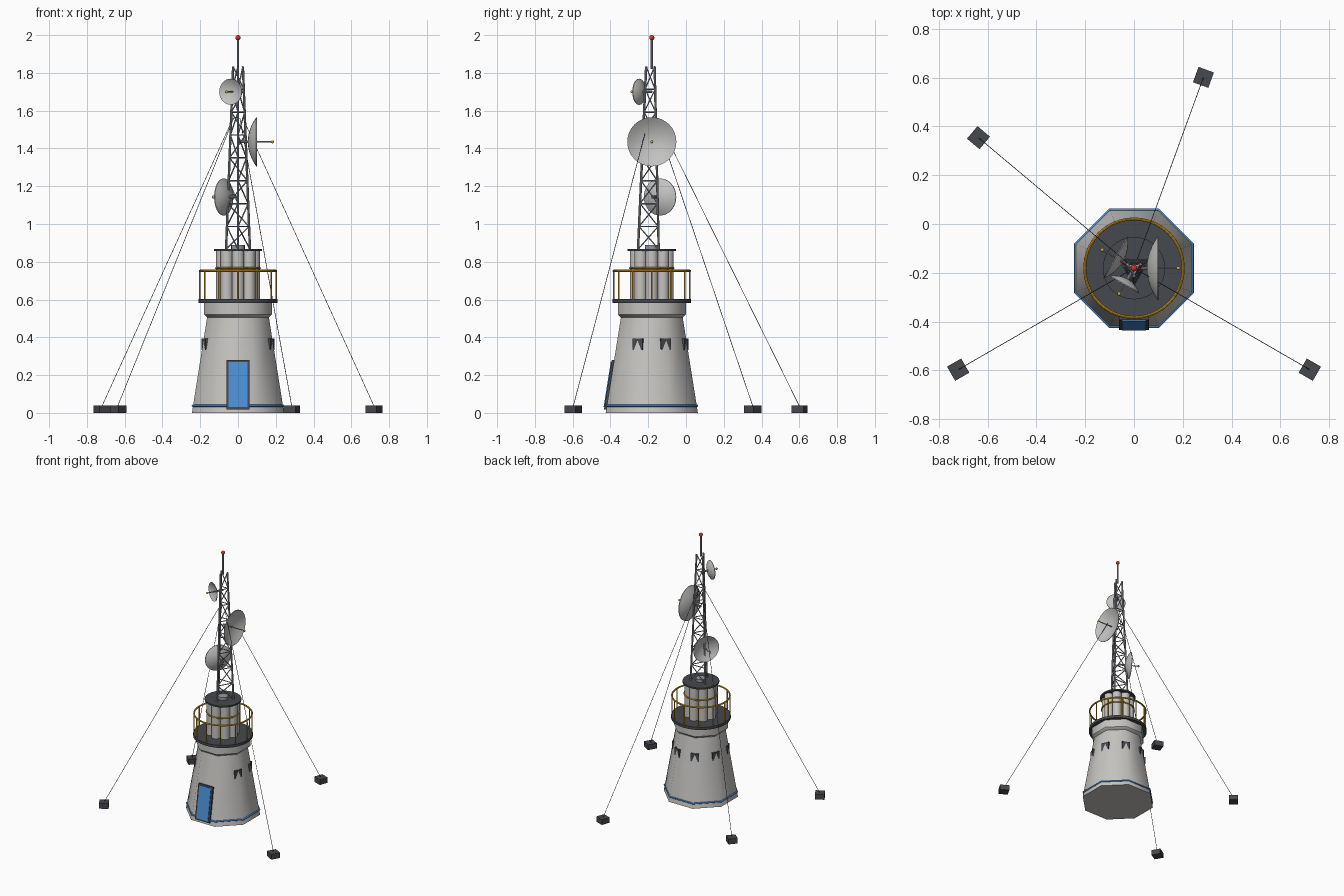
import bpy, bmesh, math
from mathutils import Matrix, Vector

if "Cube" in bpy.data.objects:
    bpy.data.objects.remove(bpy.data.objects["Cube"])

CY = -0.181                       # tower axis
AX = Vector((0, CY, 0))

def mat(name, c):
    m = bpy.data.materials.new(name)
    m.diffuse_color = (*c, 1)
    m.use_nodes = True
    m.node_tree.nodes["Principled BSDF"].inputs["Base Color"].default_value = m.diffuse_color
    return m

CONCRETE = mat("concrete", (0.56, 0.55, 0.53))
DARK = mat("dark_grey", (0.06, 0.065, 0.075))
STEEL = mat("mast_steel", (0.30, 0.32, 0.36))
DISH = mat("dish_grey", (0.54, 0.54, 0.53))
GOLD = mat("safety_yellow", (0.78, 0.40, 0.02))
BLUE = mat("door_blue", (0.07, 0.28, 0.68))
RED = mat("beacon_red", (0.75, 0.03, 0.015))
WIRE = mat("wire_grey", (0.05, 0.052, 0.056))

def finish(name, bm, m, smooth=40):
    bmesh.ops.recalc_face_normals(bm, faces=bm.faces)
    me = bpy.data.meshes.new(name)
    bm.to_mesh(me)
    bm.free()
    ob = bpy.data.objects.new(name, me)
    bpy.context.collection.objects.link(ob)
    me.materials.append(m)
    if smooth:
        bpy.ops.object.select_all(action='DESELECT')
        ob.select_set(True)
        bpy.context.view_layer.objects.active = ob
        bpy.ops.object.shade_smooth_by_angle(angle=math.radians(smooth))
    return ob

def polar(r, deg, z):
    a = math.radians(deg)
    return AX + Vector((r * math.cos(a), r * math.sin(a), z))

def rod(bm, p, q, r, n=8):
    d = q - p
    M = Matrix.Translation((p + q) / 2) @ d.to_track_quat('Z', 'Y').to_matrix().to_4x4()
    bmesh.ops.create_cone(bm, cap_ends=True, segments=n, radius1=r, radius2=r, depth=d.length, matrix=M)

def box(bm, size, M):
    bmesh.ops.create_cube(bm, size=1, matrix=M @ Matrix.Diagonal((*size, 1)))

def lathe(bm, prof, n, start=0.0, M=Matrix.Translation(AX), closed=False):
    rings = []
    for r, z in prof:
        if r < 1e-6:
            rings.append([bm.verts.new(M @ Vector((0, 0, z)))] * n)
        else:
            rings.append([bm.verts.new(M @ Vector((r * math.cos(start + math.tau * i / n),
                          r * math.sin(start + math.tau * i / n), z))) for i in range(n)])
    pairs = list(zip(rings, rings[1:])) + ([(rings[-1], rings[0])] if closed else [])
    for a, b in pairs:
        for i in range(n):
            j = (i + 1) % n
            bm.faces.new(list(dict.fromkeys((a[i], a[j], b[j], b[i]))))

def hoop(bm, R, z, r, n=40, start=0.0):
    lathe(bm, [(R + r * math.cos(k * math.pi / 4), z + r * math.sin(k * math.pi / 4))
               for k in range(8)], n, start, closed=True)

# Octagonal tapered tower, flare and cornice band
C8, S8 = 1 / math.cos(math.pi / 8), math.pi / 8
def wall(z):
    return 0.244 - 0.159 * z
for name, prof in (
        ("tower_body", [(0, 0), (wall(0), 0), (wall(.505), .505), (0, .505)]),
        ("cornice_flare", [(0, .505), (wall(.505), .505), (.18, .522), (0, .522)]),
        ("cornice_band", [(0, .522), (.18, .522), (.18, .585), (0, .585)])):
    bm = bmesh.new()
    lathe(bm, [(a * C8, z) for a, z in prof], 8, S8)
    finish(name, bm, CONCRETE, 50)

# Round moulding at the foot
bm = bmesh.new()
hoop(bm, (wall(.04) + .002) * C8, .038, .006, 8, S8)
finish("foot_stripe", bm, BLUE, 50)

# Leaning door and frame
M = (Matrix.Translation((0, CY - wall(.148), .148)) @ Matrix.Rotation(-math.atan(.159), 4, 'X'))
bm = bmesh.new()
box(bm, (.124, .024, .265), M)
finish("door_frame", bm, DARK, 0)
bm = bmesh.new()
box(bm, (.098, .032, .242), M)
finish("door", bm, BLUE, 0)

# Windows on all corners except the two beside the door
bm = bmesh.new()
for k in range(6):
    a = -22.5 + 45 * k
    box(bm, (.03, .058, .06), Matrix.Translation(polar(.183, a, .363)) @ Matrix.Rotation(math.radians(a), 4, 'Z'))
finish("windows", bm, DARK, 0)

# Gallery deck
bm = bmesh.new()
lathe(bm, [(0, .582), (.208, .582), (.208, .602), (0, .602)], 32)
finish("gallery_deck", bm, DARK)

# Gallery railing
bm = bmesh.new()
hoop(bm, .202, .752, .006)
for k in range(12):
    rod(bm, polar(.202, 30 * k, .6), polar(.202, 30 * k, .752), .004)
finish("gallery_railing", bm, GOLD)

# Ring of tanks with a core and a strap
bm = bmesh.new()
for k in range(8):
    rod(bm, polar(.083, 45 * k, .6), polar(.083, 45 * k, .86), .033, 16)
rod(bm, polar(0, 0, .6), polar(0, 0, .86), .07, 16)
finish("tanks", bm, CONCRETE)
bm = bmesh.new()
hoop(bm, .116, .767, .005)
finish("tank_strap", bm, GOLD)
bm = bmesh.new()
lathe(bm, [(0, .856), (.128, .856), (.128, .867), (0, .867)], 32)
finish("tank_lid", bm, DARK)

# Mast footing
bm = bmesh.new()
rod(bm, polar(0, 0, .863), polar(0, 0, .888), .036, 16)
finish("mast_footing", bm, STEEL)

# Three-legged lattice mast with zigzag bracing
Z0, Z1, BAYS = .866, 1.834, 8
def leg(k, i):
    t = i / BAYS
    return polar(.073 - .043 * t, -90 + 120 * k, Z0 + (Z1 - Z0) * t)
bm = bmesh.new()
for k in range(3):
    rod(bm, leg(k, 0), leg(k, BAYS), .0065)
    for i in range(BAYS):
        if i:
            rod(bm, leg(k, i), leg(k + 1, i), .0035, 6)
        a, b = (k, k + 1) if i % 2 else (k + 1, k)
        rod(bm, leg(a, i), leg(b, i + 1), .0035, 6)
finish("lattice_mast", bm, STEEL)

# Antenna spike and beacon
bm = bmesh.new()
rod(bm, polar(0, 0, 1.82), polar(0, 0, 1.985), .0065)
finish("antenna_spike", bm, STEEL)
bm = bmesh.new()
bmesh.ops.create_uvsphere(bm, u_segments=16, v_segments=10, radius=.0135,
                          matrix=Matrix.Translation(polar(0, 0, 1.9865)))
finish("beacon", bm, RED)

# Dishes: name, direction, height, radius
for name, deg, z, R in (("large", 0, 1.435, .13), ("small", 240, 1.70, .069), ("medium", 150, 1.143, .098)):
    V = .056
    M = (Matrix.Translation(polar(V, deg, z)) @ Matrix.Rotation(math.radians(deg), 4, 'Z')
         @ Matrix.Rotation(math.pi / 2, 4, 'Y'))
    front = [(R * t / 6, .34 * R * (t / 6) ** 2) for t in range(7)]
    back = [(r, h - .004) for r, h in reversed(front)]
    bm = bmesh.new()
    lathe(bm, front + back, 32, M=M)
    finish(name + "_dish", bm, DISH)
    bm = bmesh.new()
    rod(bm, polar(V, deg, z), polar(V + R - .004, deg, z), .0035)
    rod(bm, polar(0, deg, z), polar(V, deg, z), .007)
    finish(name + "_dish_arm", bm, STEEL)
    bm = bmesh.new()
    bmesh.ops.create_uvsphere(bm, u_segments=12, v_segments=8, radius=.008,
                              matrix=Matrix.Translation(polar(V + R - .004, deg, z)))
    finish(name + "_dish_feed", bm, GOLD)

# Guy wires and anchor blocks
blocks, wires = bmesh.new(), bmesh.new()
for a in (70, 140, 210, 330):
    box(blocks, (.067, .067, .04), Matrix.Translation(polar(.832, a, .02)) @ Matrix.Rotation(math.radians(a), 4, 'Z'))
    rod(wires, polar(.832, a, .035), polar(.03, a, 1.56), .0016, 6)
finish("anchor_blocks", blocks, DARK, 0)
finish("guy_wires", wires, WIRE)
